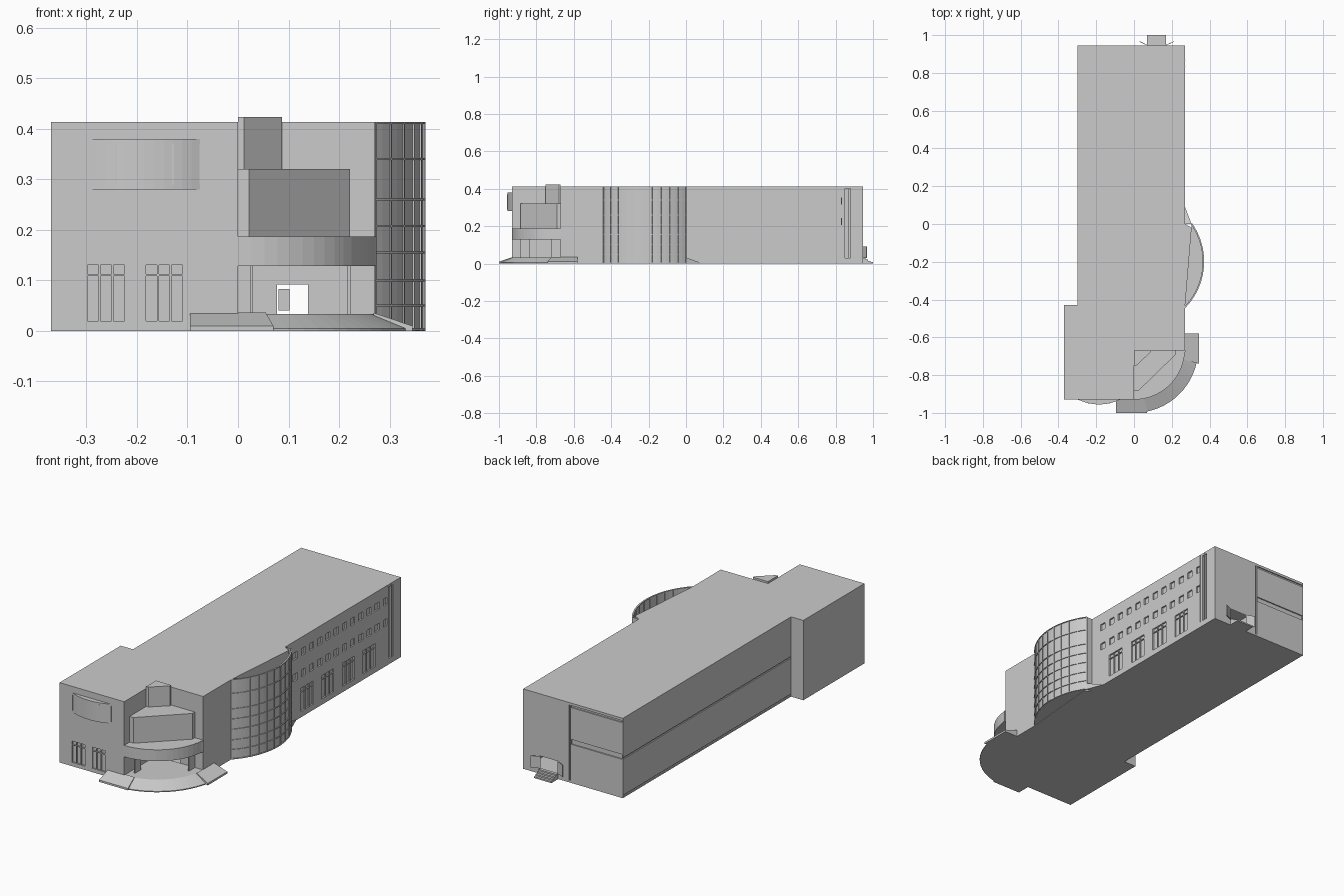
import bpy, math
from mathutils import Vector as V

if "Cube" in bpy.data.objects:
    bpy.data.objects.remove(bpy.data.objects["Cube"])

H = 0.413


def mesh(name, verts, faces):
    me = bpy.data.meshes.new(name)
    me.from_pydata([tuple(v) for v in verts], [], faces)
    me.update()
    ob = bpy.data.objects.new(name, me)
    bpy.context.collection.objects.link(ob)
    return ob


def prism(name, pts, z0, z1, caps=True):
    """Extrude a counter-clockwise plan outline."""
    n = len(pts)
    vs = [(x, y, z) for z in (z0, z1) for x, y in pts]
    fs = [(i, (i + 1) % n, n + (i + 1) % n, n + i) for i in range(n)]
    if caps:
        fs += [tuple(reversed(range(n))), tuple(range(n, 2 * n))]
    return mesh(name, vs, fs)


def box(name, x0, x1, y0, y1, z0, z1):
    return prism(name, [(x0, y0), (x1, y0), (x1, y1), (x0, y1)], z0, z1)


def normal(p, q):
    d = (V(q) - V(p)).normalized()
    return d, V((d.y, -d.x))


def beam(name, p, q, z0, z1, t):
    d, n = normal(p, q)
    p, q, n = V(p), V(q), n * t / 2
    return prism(name, [p + n, q + n, q - n, p - n], z0, z1)


def arc(a, b, sag, n):
    """Arc from a to b bulging to the right of travel."""
    d, nr = normal(a, b)
    c = (V(b) - V(a)).length / 2
    r = (c * c + sag * sag) / (2 * sag)
    mid = (V(a) + V(b)) / 2 + nr * (sag - r)
    h = math.asin(c / r)
    return [mid + d * r * math.sin(t) + nr * r * math.cos(t)
            for t in (-h + 2 * h * i / n for i in range(n + 1))]


def wall(name, p, q, holes=()):
    """Sheet wall; holes are (u0, u1, z0, z1, recess depth or None for open)."""
    d, n = normal(p, q)
    L = (V(q) - V(p)).length
    us = sorted({0, L} | {u for h in holes for u in h[:2]})
    zs = sorted({0, H} | {z for h in holes for z in h[2:4]})
    vs, fs = [], []

    def quad(*uzw):
        for u, z, w in uzw:
            b = V(p) + d * u - n * w
            vs.append((b.x, b.y, z))
        k = len(vs)
        fs.append((k - 4, k - 3, k - 2, k - 1))

    for u0, u1 in zip(us, us[1:]):
        for z0, z1 in zip(zs, zs[1:]):
            u, z = (u0 + u1) / 2, (z0 + z1) / 2
            if not any(h[0] < u < h[1] and h[2] < z < h[3] for h in holes):
                quad((u0, z0, 0), (u1, z0, 0), (u1, z1, 0), (u0, z1, 0))
    for a, b, c, e, w in holes:
        if w:
            quad((a, c, w), (b, c, w), (b, e, w), (a, e, w))
            ring = [(a, c), (b, c), (b, e), (a, e)]
            for s, t in zip(ring, ring[1:] + ring[:1]):
                quad((*s, 0), (*t, 0), (*t, w), (*s, w))
    return mesh(name, vs, fs)


def window_bars(p, q, u0, u1, z0, z1):
    d, n = normal(p, q)
    o = V(p) - n * 0.004
    for k in range(4):
        m = o + d * (u0 + (u1 - u0) * k / 3)
        beam("window_mullion", m - d * 0.002, m + d * 0.002, z0, z1, 0.006)
    zt = z0 + (z1 - z0) * 0.82
    beam("window_transom", o + d * u0, o + d * u1, zt - 0.002, zt + 0.002, 0.006)


# Building shell
A, B, C = (0.27, -0.44), (0.305, -0.02), (0.27, 0.0)
P = [(-0.37, -0.93), (0, -0.93), (0, -0.67), (0.27, -0.67), A, B, C,
     (0.27, 0.945), (-0.30, 0.945), (-0.30, -0.43), (-0.37, -0.43)]
mesh("roof", [(x, y, H) for x, y in P], [tuple(range(len(P)))])
mesh("ground_floor", [(x, y, 0) for x, y in P], [tuple(reversed(range(len(P))))])

front_big = [(0.07, 0.147, 0.02, 0.13), (0.186, 0.262, 0.02, 0.13)]
side_big = [(0.13 + 0.168 * k, 0.232 + 0.168 * k, 0.03, 0.15) for k in range(4)]
small = [(0.065 + 0.067 * k, 0.099 + 0.067 * k, z, z + 0.036, 0.008)
         for k in range(12) for z in (0.207, 0.317)]
holes = {
    0: [(*w, 0.008) for w in front_big],
    2: [(0.077, 0.138, 0.033, 0.092, None)],
    6: [(*w, 0.008) for w in side_big] + small + [(0.85, 0.88, 0.03, 0.40, 0.01)],
    7: [(0.10, 0.20, 0.03, 0.092, None), (0.262, 0.272, 0.01, 0.40, 0.008),
        (0.275, 0.565, 0.2, 0.225, 0.006), (0.275, 0.565, 0.39, 0.40, 0.006)],
    8: [(0.005, 1.37, 0.2, 0.208, 0.006), (0.005, 1.37, 0.008, 0.014, 0.006)],
}
for i, p in enumerate(P):
    wall("wall_%d" % i, p, P[(i + 1) % len(P)], holes.get(i, ()))
for w in front_big:
    window_bars(P[0], P[1], *w)
for w in side_big:
    window_bars(P[6], P[7], *w)
for y in (0.83, 0.865):
    box("stair_window_mullion", 0.264, 0.272, y, y + 0.004, 0.03, 0.41)

# Curved bay on the front
bay = arc((-0.295, -0.93), (-0.075, -0.93), 0.025, 12)
prism("front_bay", bay, 0.28, 0.38)
for i in range(0, 13, 3):
    d = V((0.0015, 0))
    beam("bay_mullion", bay[i] - d, bay[i] + d, 0.29, 0.37, 0.003)

# Open-topped glazed drum on the right side with its grid of bars
drum = arc(A, (0.305, 0.0), 0.079, 20)
n = len(drum)
mesh("drum_glass", [(*p, z) for z in (0, H) for p in drum],
     [(i, i + 1, n + i + 1, n + i) for i in range(n - 1)])
mesh("drum_floor", [(*p, 0.001) for p in drum], [tuple(reversed(range(n)))])
wall("drum_return", (0.305, 0.0), C)
for i in range(0, n, 2):
    t = (drum[min(i + 1, n - 1)] - drum[max(i - 1, 0)]).normalized() * 0.002
    beam("drum_mullion", drum[i] - t, drum[i] + t, 0, H, 0.008)
for z in (0.003, 0.05, 0.1, 0.155, 0.208, 0.26, 0.34, 0.411):
    for p, q in zip(drum, drum[1:]):
        beam("drum_rail", p, q, z - 0.002, z + 0.002, 0.008)
mesh("drum_side_ramp",
     [(0.27, 0, 0), (0.305, 0, 0), (0.27, 0.09, 0), (0.27, 0, 0.033), (0.305, 0, 0.033)],
     [(0, 2, 1), (3, 4, 2), (1, 2, 4), (0, 3, 2)])

# Corner entrance: floor, curved sloping apron, canopy, stepped blocks
CX, CY = 0.0, -0.66


def quarter(r, k=16):
    return [(CX + r * math.sin(i * math.pi / 2 / k), CY - r * math.cos(i * math.pi / 2 / k))
            for i in range(k + 1)]


inner, outer = quarter(0.27), quarter(0.34)
prism("entrance_floor", [(0, -0.67)] + inner[:-1] + [(0.27, -0.67)], 0.0, 0.033)
rows = [[(*p, 0.033) for p in inner], [(*p, 0.005) for p in outer],
        [(*p, 0.0) for p in outer], [(*p, 0.0) for p in inner]]
m = len(inner)
mesh("entrance_apron", sum(rows, []),
     [(r * m + i, (r + 1) * m + i, (r + 1) * m + i + 1, r * m + i + 1)
      for r in range(3) for i in range(m - 1)])


def ramp(name, top, low):
    """Slab sloping from the wall edge down to its outer edge."""
    (a, b), (c, d) = top, low
    vs = [(*a, 0), (*b, 0), (*d, 0), (*c, 0),
          (*a, 0.036), (*b, 0.036), (*d, 0.01), (*c, 0.01)]
    return mesh(name, vs, [(0, 1, 2, 3), (7, 6, 5, 4), (0, 4, 5, 1),
                           (1, 5, 6, 2), (2, 6, 7, 3), (3, 7, 4, 0)])


ramp("front_ramp", ((-0.095, -0.925), (0.055, -0.925)), ((-0.095, -1.0), (0.07, -1.0)))
ramp("side_ramp", ((0.268, -0.58), (0.268, -0.72)), ((0.345, -0.58), (0.345, -0.74)))

prism("canopy", [(0, -0.67)] + inner[:-1] + [(0.274, -0.67)], 0.128, 0.187)
prism("middle_block", [(0, -0.67), (0, -0.885), (0.022, -0.885), (0.222, -0.69),
                       (0.222, -0.67)], 0.187, 0.32)
prism("corner_tower", [(0, -0.67), (0, -0.75), (0.012, -0.75), (0.087, -0.68),
                       (0.087, -0.67)], 0.32, 0.423)
box("entrance_pier", 0.024, 0.030, -0.885, -0.835, 0.033, 0.128)
box("entrance_pier", 0.217, 0.223, -0.72, -0.67, 0.033, 0.128)
box("front_door_leaf", 0.080, 0.102, -0.667, -0.663, 0.04, 0.083)

# Back door: open leaves and steps
beam("back_door_leaf", (0.07, 0.947), (0.03, 0.966), 0.03, 0.092, 0.003)
beam("back_door_leaf", (0.17, 0.947), (0.212, 0.966), 0.03, 0.092, 0.003)
for k in range(4):
    box("back_step", 0.07, 0.17, 0.945, 1.0 - 0.013 * k, 0.0075 * k, 0.0075 * (k + 1))
